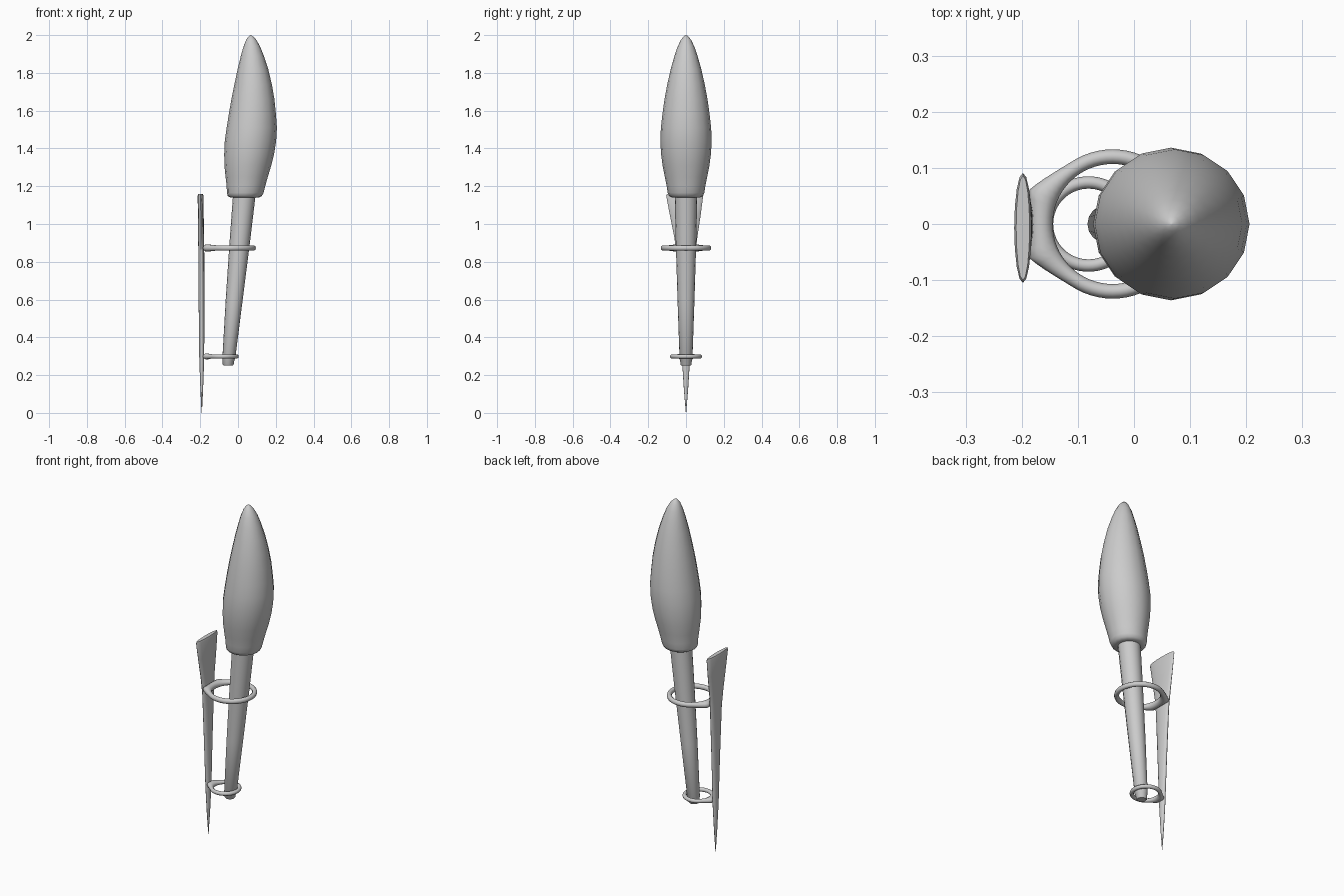
import bpy, bmesh
from math import sin, cos, pi, radians, atan2
from mathutils import Vector

if "Cube" in bpy.data.objects:
    bpy.data.objects.remove(bpy.data.objects["Cube"])


def loft(name, sections, closed=False, angle=40):
    """Skin a list of equal-length point rings into a smooth object."""
    bm = bmesh.new()
    rings = [[bm.verts.new(p) for p in s] for s in sections]
    n = len(rings[0])
    pairs = list(zip(rings, rings[1:] + rings[:1]))
    for a, b in (pairs if closed else pairs[:-1]):
        for i in range(n):
            j = (i + 1) % n
            bm.faces.new((a[i], a[j], b[j], b[i]))
    if not closed:
        bm.faces.new(rings[0][::-1])
        bm.faces.new(rings[-1])
    bmesh.ops.recalc_face_normals(bm, faces=bm.faces[:])
    me = bpy.data.meshes.new(name)
    bm.to_mesh(me)
    bm.free()
    ob = bpy.data.objects.new(name, me)
    bpy.context.collection.objects.link(ob)
    bpy.ops.object.select_all(action='DESELECT')
    ob.select_set(True)
    bpy.context.view_layer.objects.active = ob
    bpy.ops.object.shade_smooth_by_angle(angle=radians(angle))
    return ob


def oval(cx, cy, z, rx, ry, n):
    return [Vector((cx + rx * cos(2 * pi * i / n), cy + ry * sin(2 * pi * i / n), z))
            for i in range(n)]


# Flame: leaning teardrop (z, centre x, radius)
flame = [(1.142, .034, .05), (1.14, .035, .075), (1.148, .036, .09), (1.165, .038, .097),
         (1.2, .042, .102), (1.25, .046, .112), (1.31, .052, .124), (1.37, .059, .132),
         (1.44, .066, .136), (1.51, .073, .133), (1.58, .076, .125), (1.66, .079, .114),
         (1.74, .080, .099), (1.82, .079, .081), (1.89, .076, .061), (1.94, .073, .044),
         (1.975, .070, .027), (1.992, .068, .013), (2.0, .067, .002)]
loft("flame", [oval(x, 0, z, r, r, 16) for z, x, r in flame], angle=60)

# Handle: tapered, leaning shaft with a small stepped foot
handle = [(.25, -.052, .024), (.256, -.052, .029), (.28, -.050, .031), (.285, -.049, .034),
          (.6, -.020, .045), (.9, .009, .054), (1.16, .034, .060)]
loft("handle", [oval(x, 0, z, r, r, 16) for z, x, r in handle])

# Back spike: lens-section blade (z, centre x, centre y, half thickness, half width)
blade = [(0, -.192, 0, .001, .001), (.12, -.192, 0, .007, .011), (.28, -.192, 0, .013, .021),
         (.55, -.193, 0, .015, .034), (.84, -.194, 0, .0155, .050), (.93, -.196, -.001, .0155, .061),
         (1.05, -.197, -.004, .0155, .082), (1.15, -.198, -.007, .0155, .098),
         (1.16, -.198, -.007, .012, .093)]
loft("back_spike", [oval(x, y, z, t, w, 16) for z, x, y, t, w in blade], angle=60)


def holder(name, cx, z, r_in, r_out, half_z, attach, blend_end):
    """Ring whose outer edge flares into the back spike on the -x side."""
    reach = cx + .186
    edge = atan2(attach, reach)
    r_edge = (reach ** 2 + attach ** 2) ** .5
    sections = []
    for i in range(64):
        a = 2 * pi * i / 64
        off = abs(pi - a)
        r, hz = r_out, half_z
        if off < edge:
            r, hz = reach / cos(off), half_z * 1.4
        elif off < blend_end:
            t = ((blend_end - off) / (blend_end - edge)) ** 2
            r, hz = r_out + (r_edge - r_out) * t, half_z * (1 + .4 * t)
        mid, half = (r + r_in) / 2, (r - r_in) / 2
        sections.append([Vector((cx + (mid + half * cos(b)) * cos(a),
                                 (mid + half * cos(b)) * sin(a), z + hz * sin(b)))
                         for b in (2 * pi * k / 10 for k in range(10))])
    return loft(name, sections, closed=True, angle=60)


# Two rings that hold the handle
holder("upper_ring", -.038, .873, .107, .133, .0145, .062, radians(58))
holder("lower_ring", -.081, .299, .063, .085, .0115, .024, radians(45))
